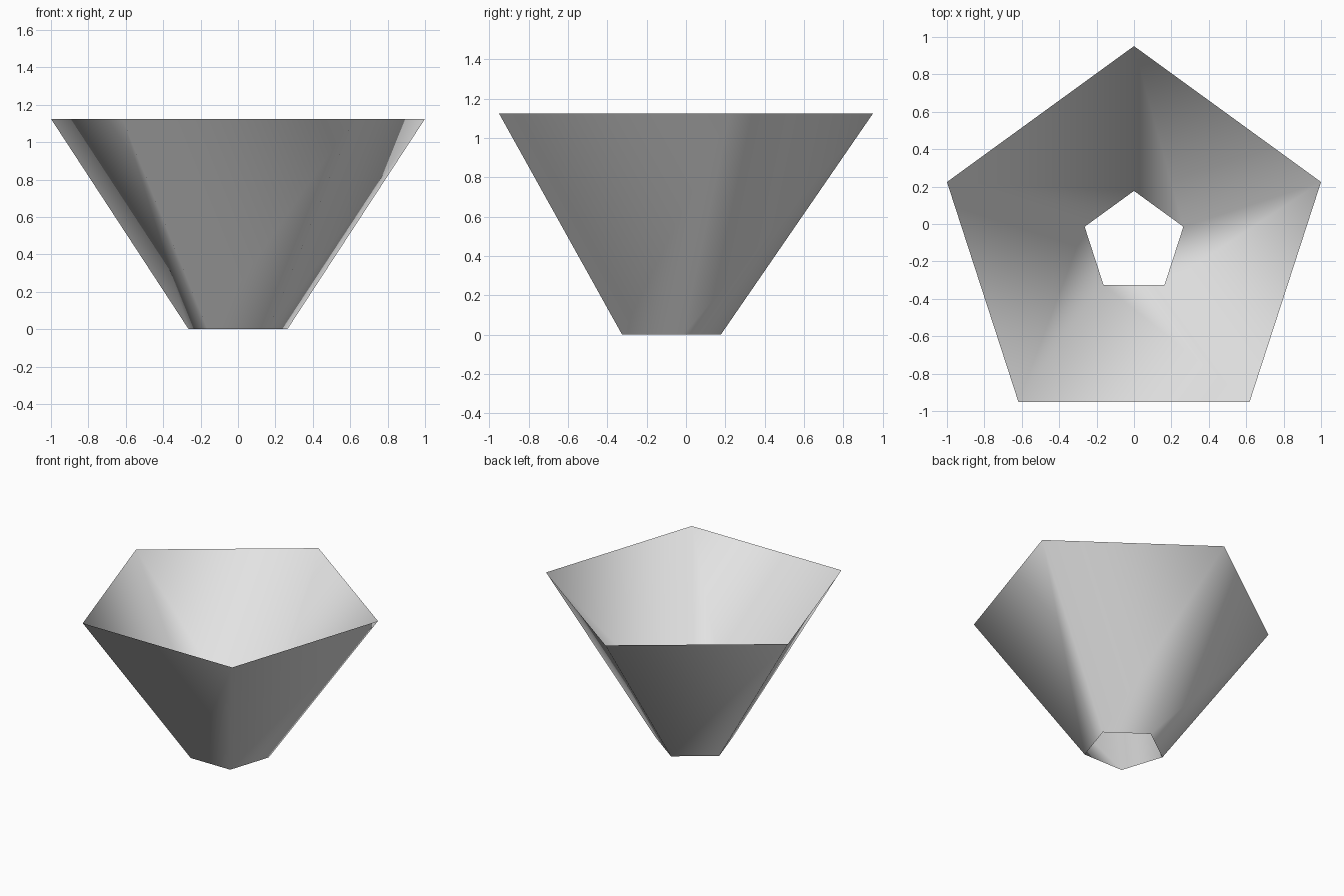
import bpy
import bmesh
from math import sin, cos, pi

if "Cube" in bpy.data.objects:
    bpy.data.objects.remove(bpy.data.objects["Cube"], do_unlink=True)

SIDES = 5
HEIGHT = 1.125
RIM_RADIUS = 1 / sin(2 * pi / SIDES)
BASE_RADIUS = 0.264 * RIM_RADIUS
CENTRE_Y = RIM_RADIUS * (cos(pi / SIDES) - 1) / 2

# Plain grey material
grey = bpy.data.materials.new("light_grey")
grey.use_nodes = True
colour = (0.8, 0.8, 0.8, 1)
grey.diffuse_color = colour
grey.node_tree.nodes["Principled BSDF"].inputs["Base Color"].default_value = colour


def ring(bm, radius, z):
    """Pentagon of vertices with one corner pointing to the back."""
    angles = [pi / 2 + 2 * pi * i / SIDES for i in range(SIDES)]
    return [bm.verts.new((radius * cos(a), CENTRE_Y + radius * sin(a), z)) for a in angles]


# Flared five-sided wall, open at the rim and at the base
bm = bmesh.new()
base = ring(bm, BASE_RADIUS, 0)
rim = ring(bm, RIM_RADIUS, HEIGHT)
for i in range(SIDES):
    j = (i + 1) % SIDES
    face = bm.faces.new((base[i], base[j], rim[j], rim[i]))
    face.smooth = True

mesh = bpy.data.meshes.new("funnel_wall")
bm.to_mesh(mesh)
bm.free()
mesh.materials.append(grey)
wall = bpy.data.objects.new("funnel_wall", mesh)
bpy.context.scene.collection.objects.link(wall)
